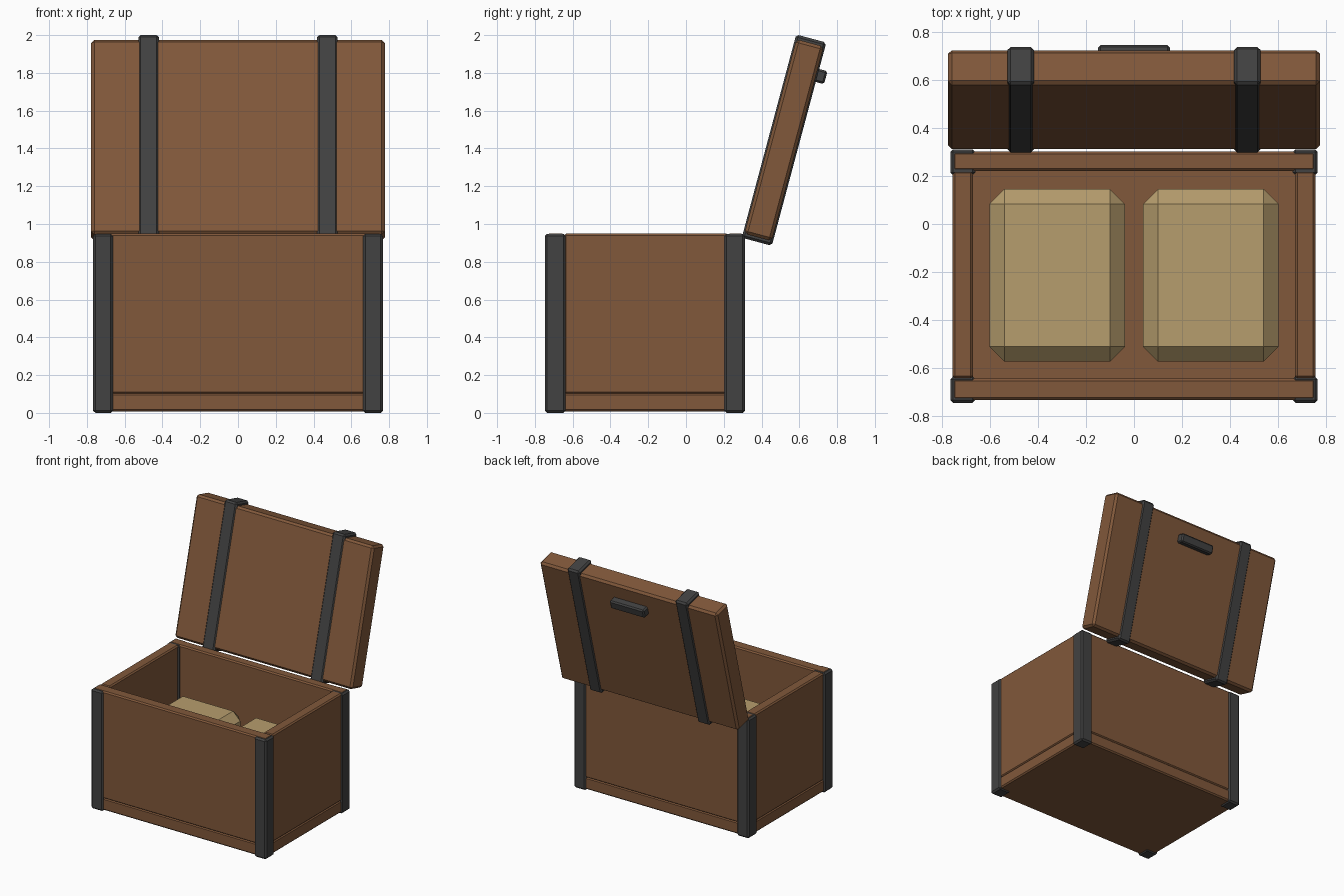
import bpy, math
from mathutils import Matrix, Vector

if "Cube" in bpy.data.objects:
    bpy.data.objects.remove(bpy.data.objects["Cube"])


def material(name, rgb):
    m = bpy.data.materials.new(name)
    m.diffuse_color = (*rgb, 1)
    m.use_nodes = True
    m.node_tree.nodes["Principled BSDF"].inputs["Base Color"].default_value = m.diffuse_color
    return m


WOOD = material("brown wood", (0.22, 0.098, 0.043))
IRON = material("dark iron", (0.054, 0.054, 0.054))
CLOTH = material("tan cloth", (0.47, 0.34, 0.155))


def block(name, lo, hi, mat, bevel=0.01, frame=None):
    """Chamfered box between two corners, optionally placed in a tilted frame."""
    lo, hi = Vector(lo), Vector(hi)
    bpy.ops.mesh.primitive_cube_add(size=1)
    ob = bpy.context.object
    ob.name = name
    ob.data.transform(Matrix.Translation((lo + hi) / 2) @ Matrix.Diagonal((*(hi - lo), 1)))
    if frame:
        ob.matrix_world = frame
    ob.data.materials.append(mat)
    mod = ob.modifiers.new("chamfer", "BEVEL")
    mod.width = bevel
    mod.segments = 1
    return ob


# Chest body: floor slab and four walls
X, Y0, Y1, TOP = 0.757, -0.735, 0.302, 0.95
block("floor", (-X, Y0, 0.008), (X, Y1, 0.105), WOOD)
block("front_wall", (-X, Y0, 0.1), (X, -0.645, TOP), WOOD)
block("back_wall", (-X, 0.222, 0.1), (X, Y1, TOP), WOOD)
for side, s in (("left", -1), ("right", 1)):
    xs = sorted((s * 0.672, s * X))
    block(side + "_wall", (xs[0], -0.645, 0.1), (xs[1], 0.222, TOP), WOOD)

    # Iron corner posts
    px = sorted((s * 0.662, s * 0.767))
    for end, y0, y1 in (("front", -0.747, -0.637), ("back", 0.203, 0.312)):
        block(f"{end}_{side}_post", (px[0], y0, 0), (px[1], y1, 0.948), IRON, 0.012)

    # Stuffed bundles inside the chest
    bx = sorted((s * 0.038, s * 0.604))
    block(side + "_bundle", (bx[0], -0.575, 0.1), (bx[1], 0.146, 0.632), CLOTH, 0.063)

# Open lid leaning back: local y runs through its thickness, local z along its length
lid = Matrix.Translation((0, 0.519, 1.444)) @ Matrix.Rotation(math.radians(-15), 4, "X")
block("lid", (-0.777, -0.075, -0.533), (0.777, 0.075, 0.533), WOOD, 0.016, lid)
for side, s in (("left", -1), ("right", 1)):
    sx = s * 0.473
    block(side + "_strap", (sx - 0.055, -0.0825, -0.557), (sx + 0.055, 0.0825, 0.557),
          IRON, 0.013, lid)
block("handle", (-0.15, 0.06, 0.341), (0.15, 0.128, 0.412), IRON, 0.01, lid)
